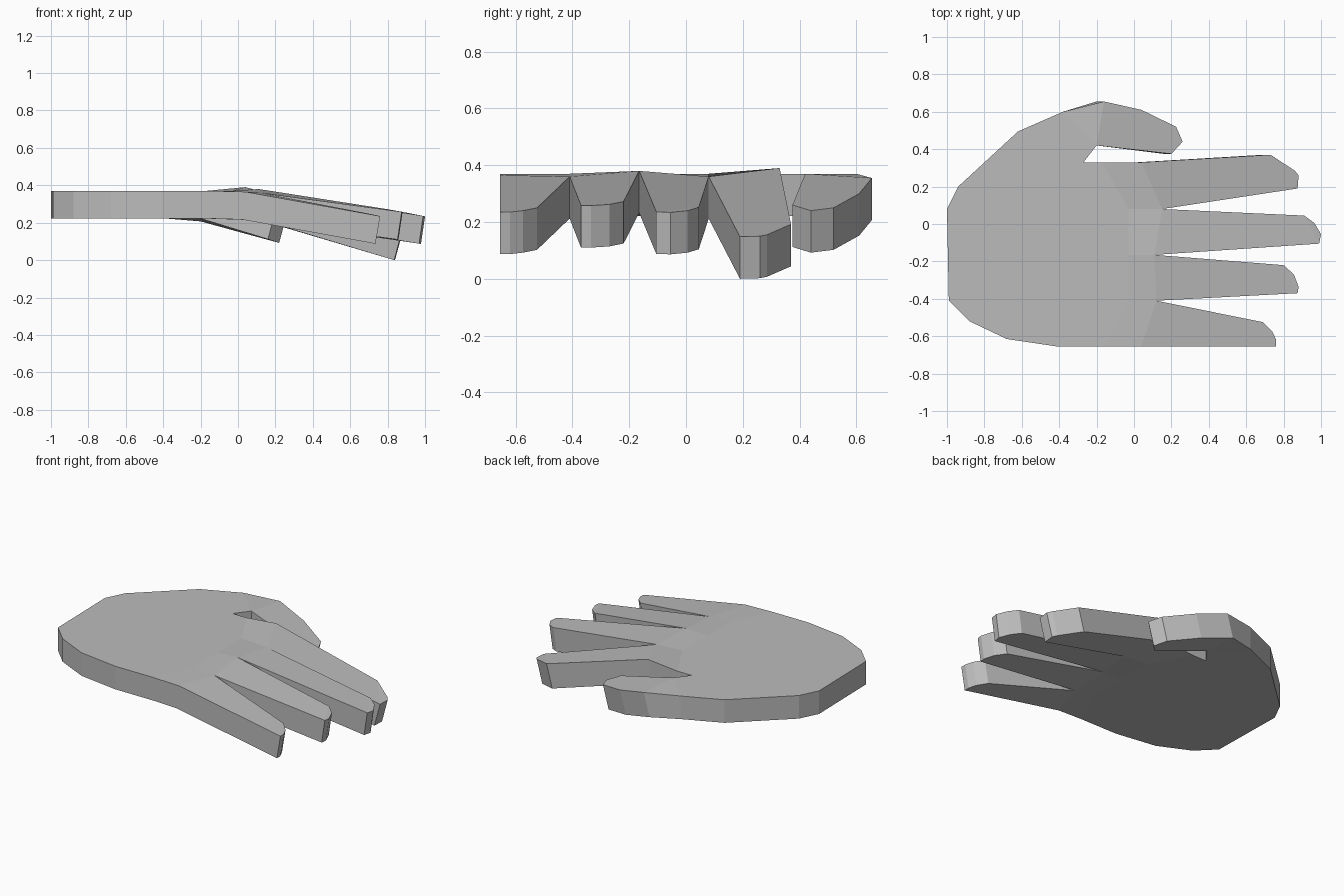
import bpy, bmesh

old = bpy.data.objects.get("Cube")
if old:
    bpy.data.objects.remove(old, do_unlink=True)

THICKNESS = 0.148
PALM_Z = 0.37


def raise_points(points, z, lean=0.0):
    """Flat outline points as (x, y, z, lean); lean shifts the underside back."""
    return [(x, y, z, lean) for x, y in points]


# Shared creases, running from the little finger to the index finger
palm_crease = raise_points([(-0.15, -0.655), (-0.03, -0.41), (-0.03, -0.165),
                            (-0.03, 0.08), (-0.17, 0.33)], PALM_Z)
knuckles = [(0.04, -0.655, 0.365, 0.02), (0.12, -0.41, 0.36, 0.02),
            (0.11, -0.165, 0.38, 0.02), (0.15, 0.08, 0.36, 0.02),
            (0.04, 0.33, 0.39, 0.02)]

# Thumb hinge
thumb_outer = (-0.16, 0.655, 0.355, 0.04)
thumb_inner = (-0.2, 0.42, PALM_Z, 0.0)
thumb_heel = (-0.38, 0.6, PALM_Z, 0.0)

# Palm outline, from the thumb round the wrist to the little finger
wrist = raise_points([(-0.62, 0.495), (-0.94, 0.2), (-1, 0.08), (-0.99, -0.41),
                      (-0.88, -0.52), (-0.68, -0.615), (-0.41, -0.655)], PALM_Z)
web = (-0.27, 0.33, PALM_Z, 0.0)
palm = [thumb_heel] + wrist + palm_crease + [web, thumb_inner]
thumb_base = [thumb_heel, thumb_inner, thumb_outer]
thumb = [thumb_inner, (0.2, 0.375, 0.26, 0.04), (0.26, 0.44, 0.24, 0.04),
         (0.225, 0.52, 0.25, 0.04), (0.04, 0.61, 0.3, 0.04), thumb_outer]

# Fingertips: lean of the tip, then points from the lower y side to the upper
fingertips = {
    "little": (0.025, [(0.76, -0.655, 0.235), (0.76, -0.62, 0.235),
                       (0.74, -0.575, 0.24), (0.69, -0.525, 0.25)]),
    "ring": (0.022, [(0.875, -0.37, 0.258), (0.88, -0.335, 0.258),
                     (0.855, -0.27, 0.262), (0.8, -0.22, 0.272)]),
    "middle": (0.022, [(0.99, -0.105, 0.236), (1.0, -0.055, 0.234),
                       (0.965, 0.005, 0.24), (0.91, 0.045, 0.252)]),
    "index": (0.04, [(0.875, 0.19, 0.148), (0.88, 0.26, 0.15),
                     (0.86, 0.285, 0.155), (0.73, 0.37, 0.192)]),
}

regions = [palm, thumb_base, thumb]
for i, (lean, tip) in enumerate(fingertips.values()):
    tip = [point + (lean,) for point in tip]
    low, high = knuckles[i], knuckles[i + 1]
    regions.append([palm_crease[i], low, high, palm_crease[i + 1]])  # knuckle
    regions.append([low, tip[0], tip[-1], high])                    # finger
    regions.append(tip)                                             # fingertip

# Upper and lower skins share their points, so neighbouring regions join up
bm = bmesh.new()
pairs = {}
for region in regions:
    for point in region:
        if point not in pairs:
            x, y, z, lean = point
            pairs[point] = (bm.verts.new((x, y, z)),
                            bm.verts.new((x - lean, y, z - THICKNESS)))
    bm.faces.new([pairs[p][0] for p in region])
    bm.faces.new([pairs[p][1] for p in reversed(region)])

# Side walls wherever the upper skin has an open edge
below = {top: bottom for top, bottom in pairs.values()}
for edge in [e for e in bm.edges if e.is_boundary and e.verts[0] in below]:
    a, b = edge.verts
    bm.faces.new((a, b, below[b], below[a]))
bmesh.ops.recalc_face_normals(bm, faces=bm.faces)

mesh = bpy.data.meshes.new("hand")
bm.to_mesh(mesh)
bm.free()

# One plain grey
grey = bpy.data.materials.new("plain grey")
grey.use_nodes = True
colour = (0.5, 0.5, 0.5, 1.0)
grey.diffuse_color = colour
grey.node_tree.nodes["Principled BSDF"].inputs["Base Color"].default_value = colour
mesh.materials.append(grey)

hand = bpy.data.objects.new("hand", mesh)
bpy.context.collection.objects.link(hand)
